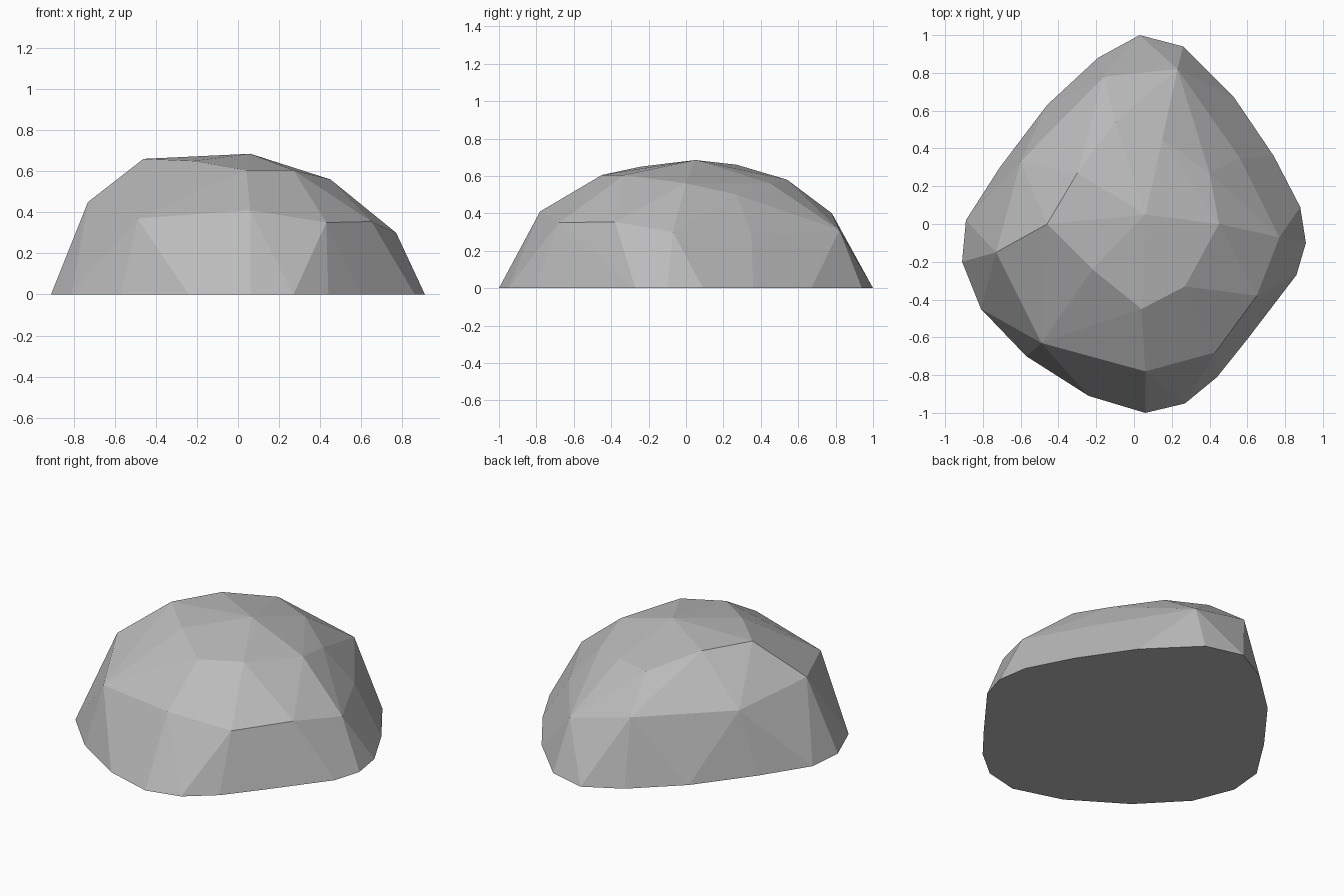
import bpy
import bmesh
import math

default_cube = bpy.data.objects.get("Cube")
if default_cube:
    bpy.data.objects.remove(default_cube, do_unlink=True)


def make_material(name, colour):
    material = bpy.data.materials.new(name)
    material.use_nodes = True
    material.diffuse_color = colour
    shader = next(n for n in material.node_tree.nodes if n.type == "BSDF_PRINCIPLED")
    shader.inputs["Base Color"].default_value = colour
    shader.inputs["Roughness"].default_value = 0.9
    return material


# Outline where the rock meets the ground
ground_outline = [
    (.03, 1), (.26, .94), (.53, .67), (.74, .36), (.88, .09), (.91, -.1),
    (.86, -.27), (.6, -.61), (.44, -.81), (.27, -.95), (.06, -1),
    (-.24, -.91), (-.57, -.7), (-.81, -.45), (-.91, -.2), (-.89, .02),
    (-.71, .3), (-.46, .63), (-.19, .88),
]

# Corners around the shoulder of the rock
shoulder_corners = [
    (-.73, -.15, .45), (-.49, -.63, .37), (.06, -.78, .41),
    (.43, -.68, .35), (.65, -.38, .355), (.77, -.07, .3),
    (.56, .35, .29), (.23, .82, .31), (-.16, .78, .4), (-.6, .33, .39),
]

# Corners of the crown
crown_corners = [
    (-.46, 0, .66), (-.3, .27, .66), (-.1, .54, .58), (.15, .45, .56),
    (.06, .05, .685), (.4, .27, .5), (.45, 0, .56), (.27, -.33, .605),
    (.04, -.45, .605), (-.22, -.24, .65),
]


def build_rock(name, corners, material):
    """Wrap the chiselled corners in a faceted shell."""
    bm = bmesh.new()
    for corner in corners:
        bm.verts.new(corner)
    bmesh.ops.convex_hull(bm, input=list(bm.verts))
    loose = [v for v in bm.verts if not v.link_faces]
    bmesh.ops.delete(bm, geom=loose, context="VERTS")
    # Merge the flat underside into one face
    bmesh.ops.dissolve_limit(bm, angle_limit=math.radians(1),
                             verts=list(bm.verts), edges=list(bm.edges))
    bmesh.ops.recalc_face_normals(bm, faces=list(bm.faces))
    for face in bm.faces:
        face.smooth = False
    mesh = bpy.data.meshes.new(name)
    bm.to_mesh(mesh)
    bm.free()
    mesh.materials.append(material)
    rock = bpy.data.objects.new(name, mesh)
    bpy.context.collection.objects.link(rock)
    return rock


stone_grey = make_material("stone_grey", (.5, .5, .5, 1))
ground_corners = [(x, y, 0) for x, y in ground_outline]
build_rock("rock", ground_corners + shoulder_corners + crown_corners, stone_grey)
